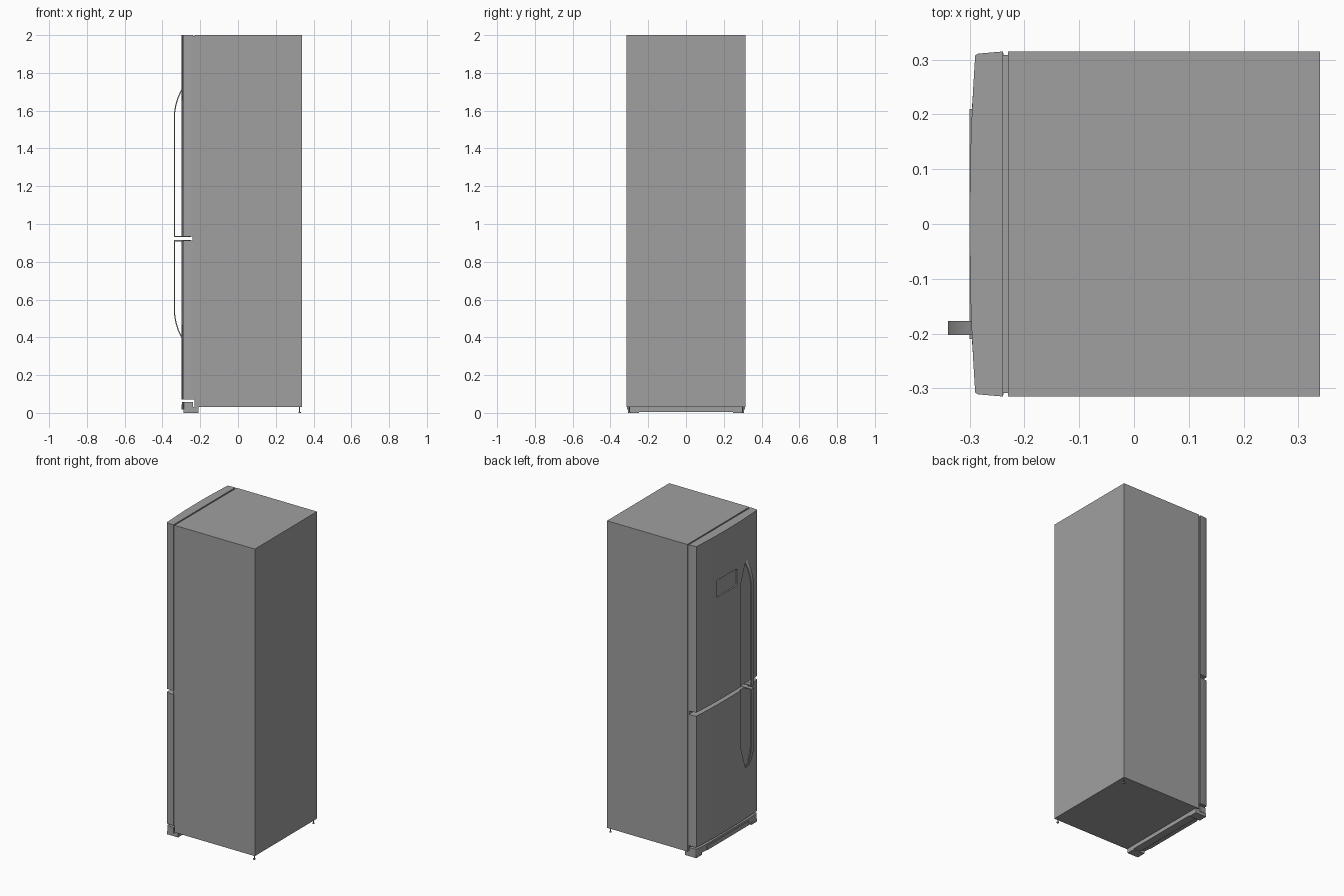
import bpy, bmesh
from mathutils import Vector

if "Cube" in bpy.data.objects:
    bpy.data.objects.remove(bpy.data.objects["Cube"], do_unlink=True)

grey = bpy.data.materials.new("appliance grey")
grey.use_nodes = True
COLOUR = (0.35, 0.35, 0.35, 1)
grey.diffuse_color = COLOUR
grey.node_tree.nodes["Principled BSDF"].inputs["Base Color"].default_value = COLOUR

TO_3D = {"x": lambda a, b, h: (h, a, b),
         "y": lambda a, b, h: (a, h, b),
         "z": lambda a, b, h: (a, b, h)}


def finish(name, bm):
    bmesh.ops.recalc_face_normals(bm, faces=bm.faces)
    mesh = bpy.data.meshes.new(name)
    bm.to_mesh(mesh)
    bm.free()
    mesh.materials.append(grey)
    obj = bpy.data.objects.new(name, mesh)
    bpy.context.collection.objects.link(obj)
    return obj


def prism(name, points, axis, low, high):
    """Extrude a flat outline along one axis."""
    bm = bmesh.new()
    face = bm.faces.new([bm.verts.new(TO_3D[axis](a, b, low)) for a, b in points])
    grown = bmesh.ops.extrude_face_region(bm, geom=[face])["geom"]
    moved = [g for g in grown if isinstance(g, bmesh.types.BMVert)]
    bmesh.ops.translate(bm, verts=moved, vec=Vector(TO_3D[axis](0, 0, high - low)))
    return finish(name, bm)


def box(name, x0, x1, y0, y1, z0, z1):
    return prism(name, [(x0, y0), (x1, y0), (x1, y1), (x0, y1)], "z", z0, z1)


def apply_modifiers(obj):
    bpy.ops.object.select_all(action="DESELECT")
    obj.select_set(True)
    bpy.context.view_layer.objects.active = obj
    for mod in list(obj.modifiers):
        bpy.ops.object.modifier_apply(modifier=mod.name)


def smooth(obj):
    apply_modifiers(obj)
    bpy.ops.object.shade_smooth_by_angle(angle=0.5)


def cut(obj, cutter):
    cutter.hide_render = True
    mod = obj.modifiers.new("recess", "BOOLEAN")
    mod.operation, mod.solver, mod.object = "DIFFERENCE", "EXACT", cutter
    apply_modifiers(obj)
    bpy.data.objects.remove(cutter, do_unlink=True)


# Cabinet and the seal behind the doors
box("cabinet", -0.23, 0.34, -0.315, 0.315, 0.03, 2.0)
box("door_seal", -0.24, -0.229, -0.309, 0.309, 0.07, 1.994)

# Bowed door outline, mirrored across the middle
half = [(-0.239, 0.315), (-0.285, 0.311), (-0.29, 0.308), (-0.2935, 0.25),
        (-0.2965, 0.19), (-0.299, 0.12), (-0.3, 0.05)]
outline = half + [(x, -y) for x, y in reversed(half)]
upper_door = prism("upper_door", outline, "z", 0.935, 2.0)
lower_door = prism("lower_door", outline, "z", 0.07, 0.912)

# Grip recesses, tapering towards the far end of each handle
GRIP = -0.19


def grip_recess(near, wide_end, tip):
    right = [(GRIP + 0.065, near), (GRIP + 0.065, wide_end), (GRIP + 0.013, tip)]
    left = [(2 * GRIP - y, z) for y, z in reversed(right)]
    return prism("recess_cutter", right + left, "x", -0.35, -0.29)


cut(upper_door, grip_recess(0.9, 1.58, 1.715))
cut(lower_door, grip_recess(0.95, 0.55, 0.4))

# Control panel set into the upper door, with clipped corners
panel = [(0.12, 1.61), (0.12, 1.70), (0.11, 1.71), (-0.08, 1.71),
         (-0.09, 1.70), (-0.09, 1.61), (-0.08, 1.60), (0.11, 1.60)]
cut(upper_door, prism("panel_cutter", panel, "x", -0.35, -0.291))
smooth(upper_door)
smooth(lower_door)


# Strap handles: hooked at the gap, bending back into the door at the tip
def handle(name, near, tip):
    step = 1 if tip > near else -1
    path = [(-0.25, near), (-0.337, near), (-0.337, tip - step * 0.145),
            (-0.335, tip - step * 0.115), (-0.329, tip - step * 0.08),
            (-0.317, tip - step * 0.04), (-0.298, tip), (-0.289, tip + step * 0.012)]
    bm = bmesh.new()
    rows = [[bm.verts.new((x, GRIP + s * 0.013, z)) for s in (-1, 1)] for x, z in path]
    for a, b in zip(rows, rows[1:]):
        bm.faces.new((a[0], a[1], b[1], b[0]))
    obj = finish(name, bm)
    mod = obj.modifiers.new("thickness", "SOLIDIFY")
    mod.thickness, mod.offset, mod.use_even_offset = 0.006, 0, True
    smooth(obj)


handle("upper_handle", 0.934, 1.71)
handle("lower_handle", 0.911, 0.4)

# Kick plate: end blocks, a raised grille between them and a rear foot strip
kick_half = [(-0.238, 0.312), (-0.285, 0.308), (-0.29, 0.3), (-0.296, 0.21)]
kick = kick_half + [(x, -y) for x, y in reversed(kick_half)]
prism("kick_plate", kick, "z", 0.018, 0.057)
box("kick_grille", -0.3, -0.28, -0.21, 0.21, 0.018, 0.045)
box("kick_base", -0.26, -0.21, -0.308, 0.308, 0.005, 0.032)
for side, name in ((1, "left"), (-1, "right")):
    low, high = sorted((side * 0.25, side * 0.308))
    box(f"kick_foot_{name}", -0.288, -0.21, low, high, 0, 0.02)

# Small levelling feet at the rear
for side, name in ((1, "left"), (-1, "right")):
    for part, radius, z0, z1 in (("stem", 0.003, 0.005, 0.031), ("pad", 0.007, 0, 0.006)):
        bpy.ops.mesh.primitive_cylinder_add(vertices=12, radius=radius, depth=z1 - z0,
                                            location=(0.326, side * 0.3, (z0 + z1) / 2))
        foot = bpy.context.object
        foot.name = f"rear_foot_{part}_{name}"
        foot.data.materials.append(grey)
